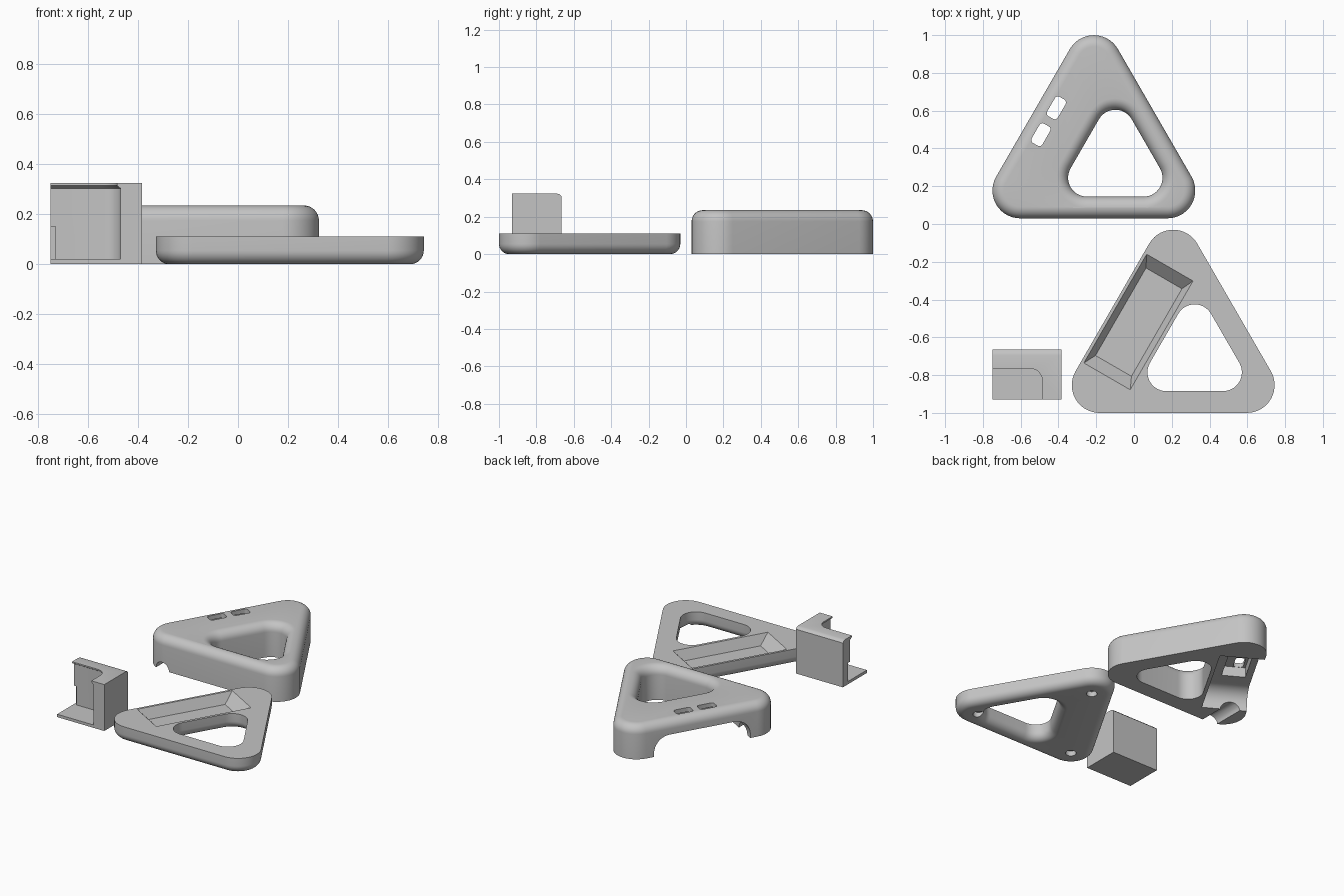
import bpy, bmesh
from math import sin, cos, pi, radians, sqrt
from mathutils import Matrix, Vector

if "Cube" in bpy.data.objects:
    bpy.data.objects.remove(bpy.data.objects["Cube"])

grey = bpy.data.materials.new("matte_grey")
grey.use_nodes = True
colour = (0.55, 0.55, 0.55, 1)
grey.diffuse_color = colour
grey.node_tree.nodes["Principled BSDF"].inputs["Base Color"].default_value = colour

SIDE, R = 0.78, 0.147            # outer triangle: corner spacing and radius
HOLE_SIDE, HOLE_R = 0.30, 0.10   # triangular window


def loft(name, rings, closed=False, matrix=None):
    """Skin a list of equal-length point rings; cap the ends or close the loop."""
    bm = bmesh.new()
    loops = [[bm.verts.new(p) for p in ring] for ring in rings]
    pairs = list(zip(loops, loops[1:])) + ([(loops[-1], loops[0])] if closed else [])
    for a, b in pairs:
        n = len(a)
        for i in range(n):
            j = (i + 1) % n
            bm.faces.new((a[i], a[j], b[j], b[i]))
    if not closed:
        bm.faces.new(loops[0])
        bm.faces.new(loops[-1])
    if matrix:
        bm.transform(matrix)
    bmesh.ops.recalc_face_normals(bm, faces=bm.faces)
    mesh = bpy.data.meshes.new(name)
    bm.to_mesh(mesh)
    bm.free()
    mesh.materials.append(grey)
    obj = bpy.data.objects.new(name, mesh)
    bpy.context.collection.objects.link(obj)
    return obj


def cut(obj, cutter):
    cutter.hide_render = True
    bpy.context.view_layer.objects.active = obj
    mod = obj.modifiers.new("cut", "BOOLEAN")
    mod.operation, mod.object, mod.solver = "DIFFERENCE", cutter, "EXACT"
    bpy.ops.object.modifier_apply(modifier=mod.name)
    bpy.data.objects.remove(cutter)


def smooth(obj):
    bpy.ops.object.select_all(action="DESELECT")
    obj.select_set(True)
    bpy.context.view_layer.objects.active = obj
    bpy.ops.object.shade_smooth_by_angle(angle=radians(35))


def corners(cx, cy, side):
    """Corner centres, counter-clockwise from the right."""
    return [(cx + side / 2, cy), (cx, cy + side * sqrt(3) / 2), (cx - side / 2, cy)]


def triangle(cx, cy, side, r, z, steps=14):
    pts = []
    for k, (x, y) in enumerate(corners(cx, cy, side)):
        for i in range(steps + 1):
            a = radians(-90 + 120 * (k + i / steps))
            pts.append((x + r * cos(a), y + r * sin(a), z))
    return pts


def frame_plate(name, cx, cy, height, fillet, flip):
    """Triangular ring with one filleted face (top, or bottom when flipped)."""
    def level(z):
        return height - z if flip else z
    arc = [(fillet * (1 - cos(i * pi / 16)), fillet * (1 - sin(i * pi / 16))) for i in range(9)]
    hx, hy = cx + 0.1135, cy + 0.068
    rings = [triangle(cx, cy, SIDE, R, level(0))]
    rings += [triangle(cx, cy, SIDE, R - o, level(height - d)) for o, d in arc]
    rings += [triangle(hx, hy, HOLE_SIDE, HOLE_R + o, level(height - d)) for o, d in reversed(arc)]
    rings.append(triangle(hx, hy, HOLE_SIDE, HOLE_R, level(0)))
    return loft(name, rings, closed=True)


def edge_frame(cx, cy):
    """Local axes on the slanted left edge: x down along it, y inward."""
    ax, ay = corners(cx, cy, SIDE)[1]
    s, c = sin(pi / 3), 0.5
    return Matrix(((-c, s, 0, ax - s * R), (-s, -c, 0, ay + c * R),
                   (0, 0, 1, 0), (0, 0, 0, 1)))


def rect(x0, x1, y0, y1, z):
    return [(x0, y0, z), (x1, y0, z), (x1, y1, z), (x0, y1, z)]


def rounded_rect(x, y, w, h, r, z):
    pts = []
    for k, (sx, sy) in enumerate(((1, 1), (-1, 1), (-1, -1), (1, -1))):
        for i in range(5):
            a = pi / 2 * (k + i / 4)
            pts.append((x + sx * (w / 2 - r) + r * cos(a), y + sy * (h / 2 - r) + r * sin(a), z))
    return pts


def circle(x, y, r, z):
    return [(x + r * cos(i * pi / 12), y + r * sin(i * pi / 12), z) for i in range(24)]


# Upper cover: ring with a soft top edge
TOP = (-0.2125, 0.177)
cover = frame_plate("upper_cover", *TOP, 0.235, 0.06, False)
edge = edge_frame(*TOP)

# Arched cavity underneath, open through the slanted side
U0, U1, ROOF, FILLET = 0.055, 0.73, 0.135, 0.11
arch = [(U0, -0.1), (U1, -0.1)]
for centre, start in ((U1 - FILLET, 0), (U0 + FILLET, 90)):
    for i in range(9):
        a = radians(start + 90 * i / 8)
        arch.append((centre + FILLET * cos(a), ROOF - FILLET + FILLET * sin(a)))
cut(cover, loft("cavity_cutter", [[(u, v, z) for u, z in arch] for v in (-0.1, 0.295)], matrix=edge))

# Switch pocket and its two windows
cut(cover, loft("pocket_cutter", [rect(0.24, 0.53, 0.045, 0.2, z) for z in (0.1, 0.205)], matrix=edge))
for u in (0.305, 0.469):
    cut(cover, loft("window_cutter", [rounded_rect(u, 0.094, 0.118, 0.065, 0.018, z)
                                      for z in (0.15, 0.3)], matrix=edge))

# Cable notch in the front wall
cut(cover, loft("notch_cutter", [[(x, y, z) for x, z, _ in circle(-0.61, 0, 0.055, 0)]
                                 for y in (-0.05, 0.28)]))
smooth(cover)

# Lower base: ring with a soft underside
LOW = (0.2075, -0.853)
base = frame_plate("lower_base", *LOW, 0.11, 0.055, True)

# Sloped tray pressed into the top
cut(base, loft("tray_cutter", [rect(0.12, 0.655, 0.05, 0.27, 0.04),
                               rect(0.055, 0.72, 0.0165, 0.30, 0.11),
                               rect(0.055, 0.72, 0.0165, 0.30, 0.2)],
               matrix=edge_frame(*LOW)))

# Blind holes under the corners
for x, y in corners(*LOW, SIDE):
    cut(base, loft("hole_cutter", [circle(x, y, 0.035, z) for z in (-0.05, 0.035)]))
smooth(base)

# Corner block: box with a softened rear top edge
profile = [(-0.93, 0), (-0.665, 0), (-0.665, 0.31), (-0.675, 0.32), (-0.695, 0.325), (-0.93, 0.325)]
block = loft("corner_block", [[(x, y, z) for y, z in profile] for x in (-0.75, -0.385)])


def recess(x, y, z, r=0.065):
    arc = [(x - r + r * cos(i * pi / 16), y - r + r * sin(i * pi / 16), z) for i in range(9)]
    return [(-0.9, -1.1, z), (x, -1.1, z)] + arc + [(-0.9, y, z)]


# Hollow above the floor plate, with an overhanging lip on top
cut(block, loft("recess_cutter", [recess(-0.47, -0.745, 0.02), recess(-0.47, -0.745, 0.303),
                                  recess(-0.485, -0.765, 0.315), recess(-0.485, -0.765, 0.4)]))
cut(block, loft("slot_cutter", [rect(-0.8, -0.73, -0.8, -0.72, z) for z in (0.02, 0.15)]))
smooth(block)
